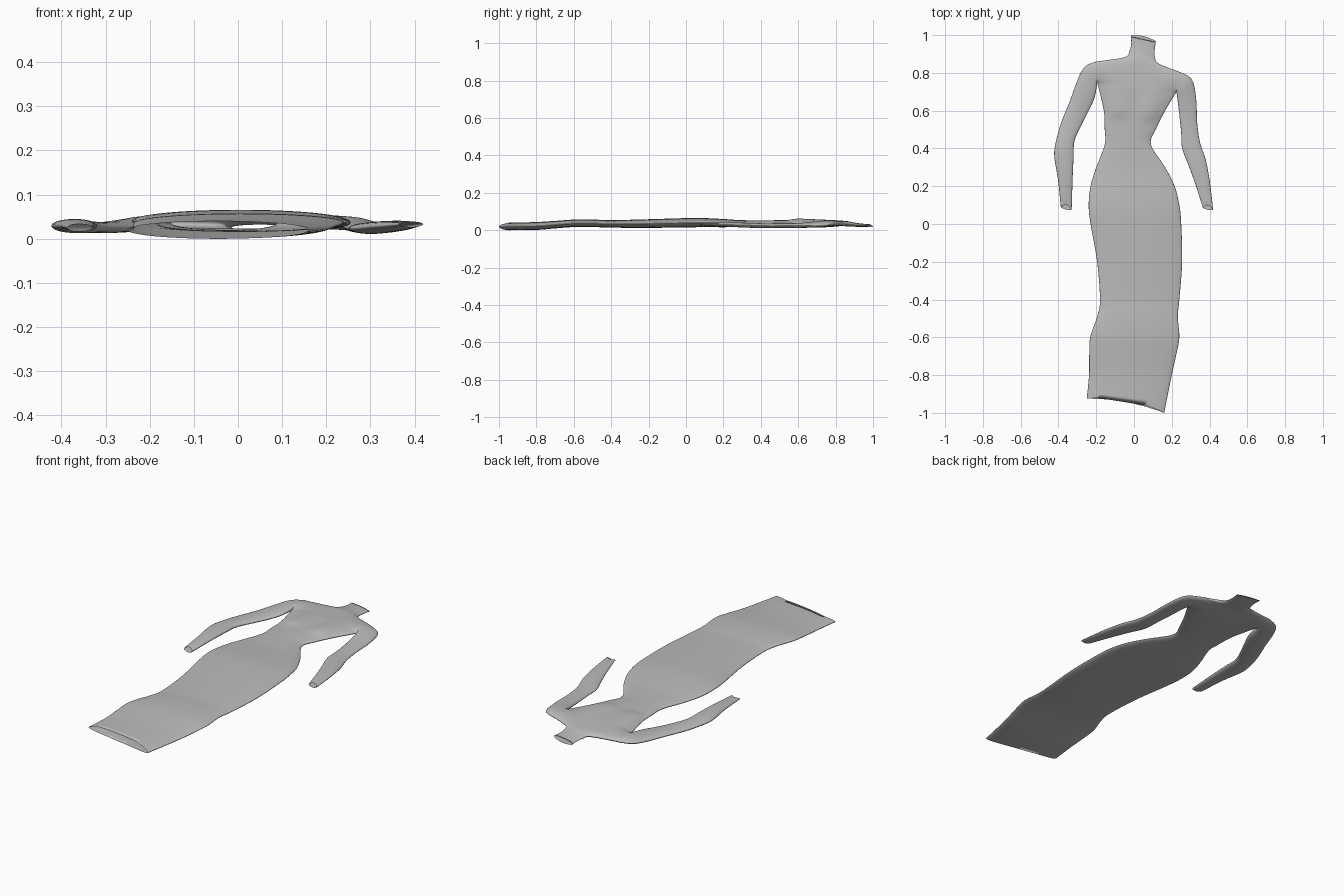
import bpy
import bmesh
from math import cos, sin, pi, sqrt, exp
from mathutils import Vector

cube = bpy.data.objects.get("Cube")
if cube:
    bpy.data.objects.remove(cube, do_unlink=True)

# One plain cloth colour
CLOTH = (0.5, 0.5, 0.5, 1.0)
cloth = bpy.data.materials.new("grey_cloth")
cloth.use_nodes = True
cloth.diffuse_color = CLOTH
cloth.node_tree.nodes["Principled BSDF"].inputs["Base Color"].default_value = CLOTH

BODY_COLUMNS = 40
ARM_COLUMNS = 16
ARMHOLE_MID, ARMHOLE_HALF = 0.037, 0.016


def smooth_rows(keys, steps):
    """Catmull-Rom interpolation through cross-section rows."""
    rows = [Vector(k) for k in keys]
    last = len(rows) - 1
    result = []
    for i in range(last):
        a, b, c, d = (rows[min(max(i + k, 0), last)] for k in (-1, 0, 1, 2))
        for s in range(steps):
            t = s / steps
            result.append(b + (c - a) * (t / 2)
                          + (a - b * 2.5 + c * 2 - d / 2) * t ** 2
                          + (b * 3 - a - c * 3 + d) * (t ** 3 / 2))
    result.append(rows[-1])
    return result


def bust(x, y):
    """Rounded swell with a firmer lower edge on each side of the chest."""
    height = 0
    for cx, cy in ((-0.1, 0.6), (0.095, 0.585)):
        dy = y - cy
        spread = 0.1 if dy > 0 else 0.038
        height += 0.013 * exp(-((x - cx) / 0.055) ** 2 - (dy / spread) ** 2)
    return height


def add_cloth(bm, rows, columns, swell=False, end_half=None,
              front_start=0, back_start=0, front_end=0, back_end=0):
    """Front and back sheets; a row is (x1, y1, x2, y2, middle z, half thickness)."""
    for side, start, end in ((1, front_start, front_end), (-1, back_start, back_end)):
        grid = []
        for i, (x1, y1, x2, y2, mid, half) in enumerate(rows):
            edge = end_half[i] if end_half else 0
            bow = start if i == 0 else end if i == len(rows) - 1 else 0
            line = []
            for j in range(columns + 1):
                t = -cos(pi * j / columns)
                round_off = max(0, 1 - t * t)
                x = x1 + (x2 - x1) * (t + 1) / 2
                y = y1 + (y2 - y1) * (t + 1) / 2 + bow * round_off
                z = mid + side * sqrt(round_off * half ** 2 + t * t * edge ** 2)
                if swell and side > 0:
                    z += bust(x, y) * round_off
                line.append(bm.verts.new((x, y, z)))
            grid.append(line)
        for low, high in zip(grid, grid[1:]):
            for j in range(columns):
                quad = [low[j], low[j + 1], high[j + 1], high[j]]
                bm.faces.new(quad if side > 0 else quad[::-1])


bm = bmesh.new()

# Skirt and bodice, from hem to armpits
armpits = (-0.195, 0.75, 0.225, 0.7, ARMHOLE_MID, 0.02)
outline = [(-0.238, -0.8, 0.2, 0.023, 0.021), (-0.237, -0.7, 0.222, 0.03, 0.02),
           (-0.232, -0.6, 0.24, 0.037, 0.02), (-0.195, -0.49, 0.232, 0.037, 0.02),
           (-0.18, -0.4, 0.24, 0.034, 0.02), (-0.195, -0.2, 0.255, 0.036, 0.023),
           (-0.23, 0, 0.25, 0.04, 0.025), (-0.24, 0.1, 0.24, 0.041, 0.024),
           (-0.23, 0.2, 0.215, 0.038, 0.022), (-0.2, 0.3, 0.165, 0.036, 0.018),
           (-0.155, 0.42, 0.09, 0.036, 0.017), (-0.155, 0.5, 0.115, 0.037, 0.017),
           (-0.16, 0.6, 0.165, 0.037, 0.018)]
body = [(-0.25, -0.925, 0.16, -1, 0.02, 0.02)]
body += [(x1, y, x2, y, mid, half) for x1, y, x2, mid, half in outline]
add_cloth(bm, smooth_rows(body + [armpits], 6), BODY_COLUMNS, swell=True,
          front_start=0.03, back_start=0.02)

# Chest between the armholes, its sides matching the sleeve openings
shoulders = (-0.2, 0.86, 0.215, 0.815, ARMHOLE_MID, 0.014)
chest, chest_edges = [], []
for j in range(ARM_COLUMNS + 1):
    chest.append(Vector(armpits).lerp(Vector(shoulders), (1 - cos(pi * j / ARM_COLUMNS)) / 2))
    chest_edges.append(ARMHOLE_HALF * sin(pi * j / ARM_COLUMNS))
add_cloth(bm, chest, BODY_COLUMNS, swell=True, end_half=chest_edges)

# Shoulder slope and high neck
neck = [shoulders, (-0.05, 0.883, 0.13, 0.85, 0.034, 0.014),
        (-0.025, 0.915, 0.11, 0.885, 0.03, 0.011),
        (-0.015, 0.95, 0.11, 0.925, 0.027, 0.009),
        (-0.016, 0.997, 0.116, 0.968, 0.025, 0.007)]
add_cloth(bm, smooth_rows(neck, 6), BODY_COLUMNS, front_end=-0.055, back_end=0.012)

# Sleeves, each row running from inner to outer seam
right_sleeve = [(*armpits[:2], *shoulders[:2], ARMHOLE_MID, ARMHOLE_HALF),
                (-0.2, 0.71, -0.255, 0.837, 0.034, 0.016),
                (-0.212, 0.66, -0.292, 0.78, 0.03, 0.015),
                (-0.24, 0.6, -0.34, 0.65, 0.026, 0.013),
                (-0.28, 0.52, -0.388, 0.53, 0.026, 0.013),
                (-0.315, 0.44, -0.419, 0.41, 0.028, 0.015),
                (-0.32, 0.35, -0.42, 0.34, 0.03, 0.015),
                (-0.325, 0.24, -0.403, 0.24, 0.03, 0.013),
                (-0.33, 0.075, -0.387, 0.088, 0.025, 0.008)]
left_sleeve = [(*armpits[2:4], *shoulders[2:4], ARMHOLE_MID, ARMHOLE_HALF),
               (0.23, 0.66, 0.285, 0.785, 0.034, 0.016),
               (0.235, 0.62, 0.315, 0.745, 0.03, 0.015),
               (0.242, 0.56, 0.33, 0.65, 0.026, 0.013),
               (0.25, 0.48, 0.335, 0.53, 0.024, 0.012),
               (0.255, 0.4, 0.35, 0.43, 0.024, 0.013),
               (0.285, 0.32, 0.38, 0.34, 0.027, 0.013),
               (0.325, 0.21, 0.402, 0.22, 0.03, 0.011),
               (0.365, 0.085, 0.419, 0.075, 0.033, 0.006)]
for sleeve in (right_sleeve, left_sleeve):
    add_cloth(bm, smooth_rows(sleeve, 5), ARM_COLUMNS, front_end=0.018, back_end=-0.005)

# Sew the sheets together along their shared seams
bmesh.ops.remove_doubles(bm, verts=bm.verts, dist=0.0001)
bmesh.ops.recalc_face_normals(bm, faces=bm.faces)
top = max(bm.faces, key=lambda f: f.calc_center_median().z)
if top.normal.z < 0:
    bmesh.ops.reverse_faces(bm, faces=bm.faces)

# Ease the seams where sleeves and neck join, leaving the openings crisp
inner = [v for v in bm.verts if not v.is_boundary and v.co.y > 0.62
         and all(len(e.link_faces) == 2 for e in v.link_edges)]
for _ in range(4):
    bmesh.ops.smooth_vert(bm, verts=inner, factor=0.3, use_axis_z=True)

mesh = bpy.data.meshes.new("long_dress")
bm.to_mesh(mesh)
bm.free()
mesh.materials.append(cloth)
dress = bpy.data.objects.new("long_dress", mesh)
bpy.context.collection.objects.link(dress)
bpy.context.view_layer.objects.active = dress
dress.select_set(True)
bpy.ops.object.shade_smooth()
